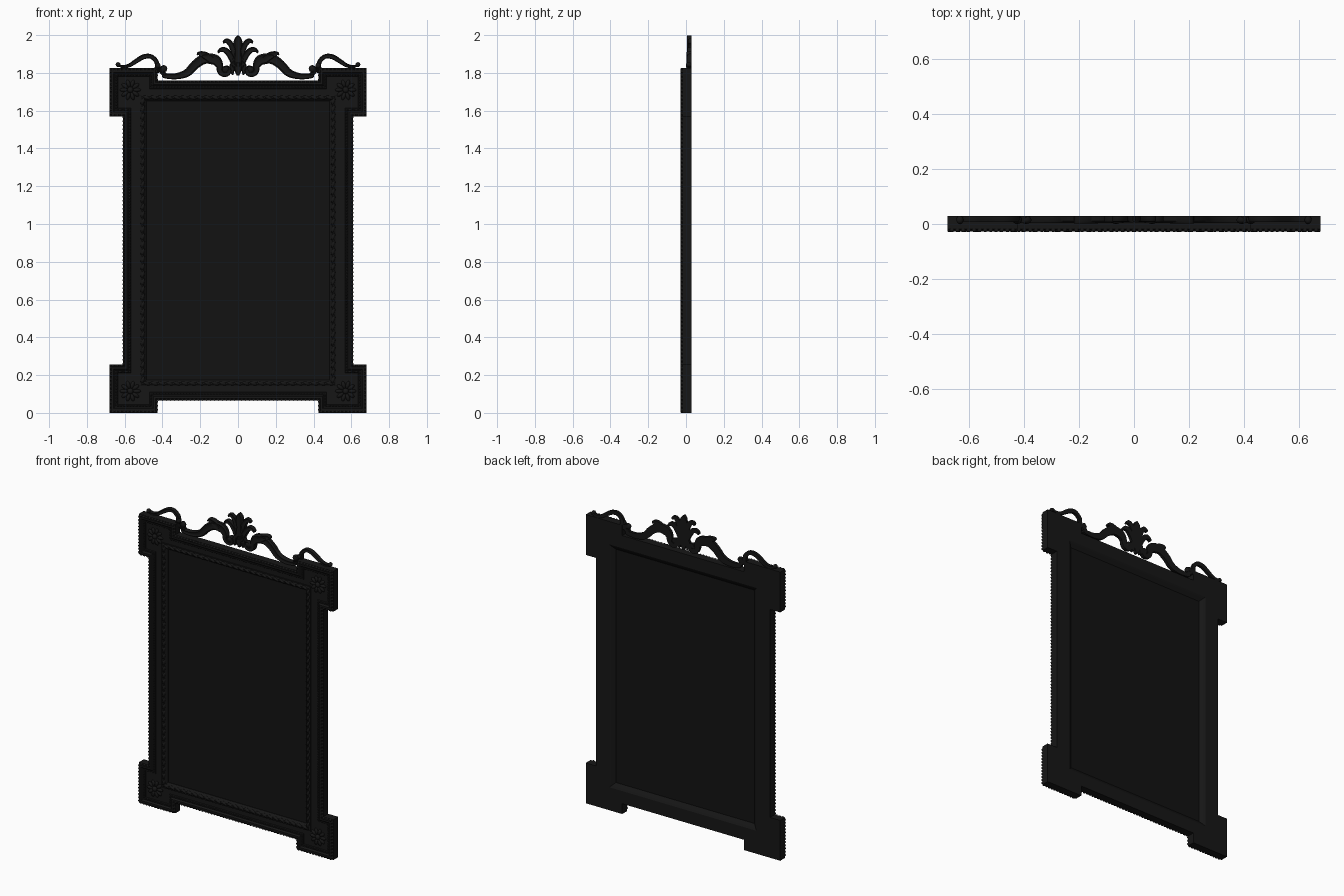
import bpy, bmesh, math
from mathutils import Vector, Matrix

if "Cube" in bpy.data.objects:
    bpy.data.objects.remove(bpy.data.objects["Cube"])

ZC = 0.9125
dark = bpy.data.materials.new("dark_wood")
dark.diffuse_color = (0.008, 0.008, 0.008, 1)
dark.use_nodes = True
dark.node_tree.nodes["Principled BSDF"].inputs["Base Color"].default_value = dark.diffuse_color
glass = bpy.data.materials.new("dark_glass")
glass.diffuse_color = (0.006, 0.006, 0.006, 1)
glass.use_nodes = True
glass.node_tree.nodes["Principled BSDF"].inputs["Base Color"].default_value = glass.diffuse_color


def finish(name, bm, mat=dark, smooth=True):
    bmesh.ops.recalc_face_normals(bm, faces=bm.faces)
    me = bpy.data.meshes.new(name)
    bm.to_mesh(me)
    bm.free()
    ob = bpy.data.objects.new(name, me)
    bpy.context.collection.objects.link(ob)
    me.materials.append(mat)
    if smooth:
        bpy.ops.object.select_all(action='DESELECT')
        ob.select_set(True)
        bpy.context.view_layer.objects.active = ob
        bpy.ops.object.shade_smooth_by_angle(angle=math.radians(40))
    return ob


def inset(loop, d):
    """Mitred inward offset of an anticlockwise right-angled loop."""
    out = []
    for i, p in enumerate(loop):
        a = (p - loop[i - 1]).normalized()
        b = (loop[(i + 1) % len(loop)] - p).normalized()
        out.append(p + (Vector((-a.y, a.x)) + Vector((-b.y, b.x))) * d)
    return out


def sweep(name, loop, profile):
    """Carry a closed profile of (inset, y) round a loop."""
    bm = bmesh.new()
    rings = [[bm.verts.new((p.x, y, p.y)) for p in inset(loop, d)] for d, y in profile]
    n = len(loop)
    for k in range(len(rings)):
        r, s = rings[k], rings[(k + 1) % len(rings)]
        for i in range(n):
            j = (i + 1) % n
            bm.faces.new((r[i], r[j], s[j], s[i]))
    return finish(name, bm, smooth=False)


def blob(bm, x, y, z, sx, sy, sz, ang=0, u=8, v=6):
    m = Matrix.Translation((x, y, z)) @ Matrix.Rotation(ang, 4, 'Y') @ Matrix.Diagonal((sx, sy, sz, 1))
    bmesh.ops.create_uvsphere(bm, u_segments=u, v_segments=v, radius=1, matrix=m)


def studs(name, loop, step, y, size, tilt=0):
    """Row of small carved beads along a loop."""
    bm = bmesh.new()
    for i, p in enumerate(loop):
        q = loop[(i + 1) % len(loop)]
        d = q - p
        n = max(1, round(d.length / step))
        ang = -math.atan2(d.y, d.x) + tilt
        for k in range(n):
            c = p + d * ((k + 0.5) / n)
            blob(bm, c.x, y, c.y, *size, ang)
    return finish(name, bm)


# Loops: stepped outer outline and rectangular opening
q = [Vector(p) for p in ((.61, .6575), (.68, .6575), (.68, .9125), (.425, .9125), (.425, .8475))]
outline = []
for sx, sz in ((1, 1), (-1, 1), (-1, -1), (1, -1)):
    part = [Vector((p.x * sx, ZC + p.y * sz)) for p in q]
    outline += part if sx * sz > 0 else part[::-1]
opening = [Vector(p) for p in ((.515, .145), (.515, 1.68), (-.515, 1.68), (-.515, .145))]

# Flat frame body with a hole
cu = bpy.data.curves.new("frame_body", 'CURVE')
cu.dimensions, cu.fill_mode, cu.extrude = '2D', 'BOTH', 0.0215
for loop in (inset(outline, .003), opening):
    s = cu.splines.new('POLY')
    s.points.add(len(loop) - 1)
    for pt, p in zip(s.points, loop):
        pt.co = (p.x, p.y, 0, 1)
    s.use_cyclic_u = True
cu.materials.append(dark)
body = bpy.data.objects.new("frame_body", cu)
bpy.context.collection.objects.link(body)
body.rotation_euler.x = math.pi / 2
body.location.y = 0.0085

# Mouldings and bead rows
sweep("outer_moulding", outline, [(0, .03), (0, -.018), (.009, -.022), (.011, -.028),
                                 (.022, -.028), (.03, -.019), (.042, -.019), (.046, -.01), (.046, .03)])
sweep("inner_moulding", opening, [(-.006, .0), (-.006, -.02), (0, -.02), (.006, -.024), (.016, -.023),
                                 (.022, -.014), (.03, -.006), (.03, .008), (.01, .024), (.0, .03), (-.006, .03)])
studs("edge_beads", inset(outline, .006), .021, -.022, (.009, .008, .007))
studs("inner_beads", inset(outline, .036), .016, -.019, (.006, .005, .005))
studs("rope_carving", inset(opening, .011), .04, -.02, (.022, .0095, .009), .35)

# Mirror panel
bm = bmesh.new()
bmesh.ops.create_cube(bm, size=1, matrix=Matrix.Translation((0, .002, ZC)) @ Matrix.Diagonal((.98, .012, 1.485, 1)))
finish("mirror_panel", bm, glass, False)

# Corner rosettes
bm = bmesh.new()
for x in (-.57, .57):
    for z in (.115, 1.71):
        blob(bm, x, -.017, z, .016, .013, .016, u=12)
        for k in range(10):
            a = k * math.tau / 10
            blob(bm, x + .035 * math.cos(a), -.014, z + .035 * math.sin(a), .021, .01, .0105, -a)
finish("corner_rosettes", bm)


def spiral(cx, cz, r0, r1, a0, a1, w0, w1, n=10):
    out = []
    for k in range(n + 1):
        t = k / n
        a, r = math.radians(a0 + (a1 - a0) * t), r0 + (r1 - r0) * t
        out.append((cx + r * math.cos(a), cz + r * math.sin(a), w0 + (w1 - w0) * t))
    return out


def ribbon(bm, pts, sx=1, front=.003, back=.029, sub=5):
    """Tapered carved strip through (x, z, half width) points."""
    P = [Vector(p) for p in pts]
    P = [2 * P[0] - P[1]] + P + [2 * P[-1] - P[-2]]
    path = []
    for i in range(1, len(P) - 2):
        a, b, c, d = P[i - 1:i + 3]
        for k in range(sub):
            t = k / sub
            path.append(.5 * (2 * b + (c - a) * t + (2 * a - 5 * b + 4 * c - d) * t * t + (3 * b - a - 3 * c + d) * t ** 3))
    path.append(P[-2])
    mid = front + .008
    sec = [(-1, back), (-1, mid), (-.7, front), (-.25, front + .004), (.25, front + .004), (.7, front), (1, mid), (1, back)]
    rings = []
    for i, p in enumerate(path):
        t = path[min(i + 1, len(path) - 1)] - path[max(i - 1, 0)]
        n = Vector((-t.y, t.x)).normalized()
        w = max(p.z, .002)
        rings.append([bm.verts.new(((p.x + n.x * w * s) * sx, y, p.y + n.y * w * s)) for s, y in sec])
    m = len(sec)
    for r, s in zip(rings, rings[1:]):
        for i in range(m):
            bm.faces.new((r[i], r[(i + 1) % m], s[(i + 1) % m], s[i]))
    bm.faces.new(rings[0])
    bm.faces.new(rings[-1][::-1])


# Crest: large S scrolls, leaf tips and outer small scrolls
large = spiral(.393, 1.822, .006, .03, 450, 230, .007, .011, 7)[:-1] + [
    (.39, 1.785, .013), (.33, 1.782, .016), (.27, 1.80, .021), (.225, 1.845, .024),
    (.175, 1.875, .027), (.12, 1.868, .028), (.098, 1.838, .02)] + spiral(.065, 1.818, .033, .006, 0, -330, .016, .007, 9)
small = [(.395, 1.82, .008), (.425, 1.825, .011), (.432, 1.86, .012), (.462, 1.887, .012), (.50, 1.885, .013),
         (.54, 1.862, .012), (.575, 1.84, .01), (.61, 1.833, .008), (.638, 1.843, .006)]
bm = bmesh.new()
for sx in (-1, 1):
    ribbon(bm, large, sx)
    ribbon(bm, [(.14, 1.868, .022), (.175, 1.892, .02), (.205, 1.902, .012), (.217, 1.895, .003)], sx, .002)
    ribbon(bm, [(.43, 1.80, .012), (.43, 1.85, .01)], sx)
    ribbon(bm, small, sx, .008)
    for x, z, r in ((.065, 1.818, .02), (.393, 1.822, .019), (.425, 1.838, .016), (.635, 1.844, .013)):
        blob(bm, sx * x, .015, z, r, .015, r, u=14, v=8)
finish("crest_scrolls", bm)

# Crest: central palmette
bm = bmesh.new()
ribbon(bm, [(0, 1.785, .006), (0, 1.815, .02), (0, 1.86, .024), (0, 1.91, .018), (0, 1.95, .024), (0, 1.98, .019), (0, 1.999, .003)], 1, .006)
for sx in (-1, 1):
    ribbon(bm, [(.015, 1.84, .012), (.022, 1.90, .014), (.035, 1.945, .015), (.055, 1.968, .014), (.072, 1.966, .009), (.076, 1.955, .003)], sx, .010)
    ribbon(bm, [(.015, 1.83, .014), (.035, 1.88, .016), (.06, 1.915, .015), (.083, 1.924, .013), (.1, 1.915, .008), (.103, 1.904, .003)], sx, .007)
    ribbon(bm, [(.01, 1.86, .012), (.03, 1.835, .016), (.03, 1.80, .009), (.025, 1.79, .003)], sx, .006)
finish("crest_palmette", bm)
